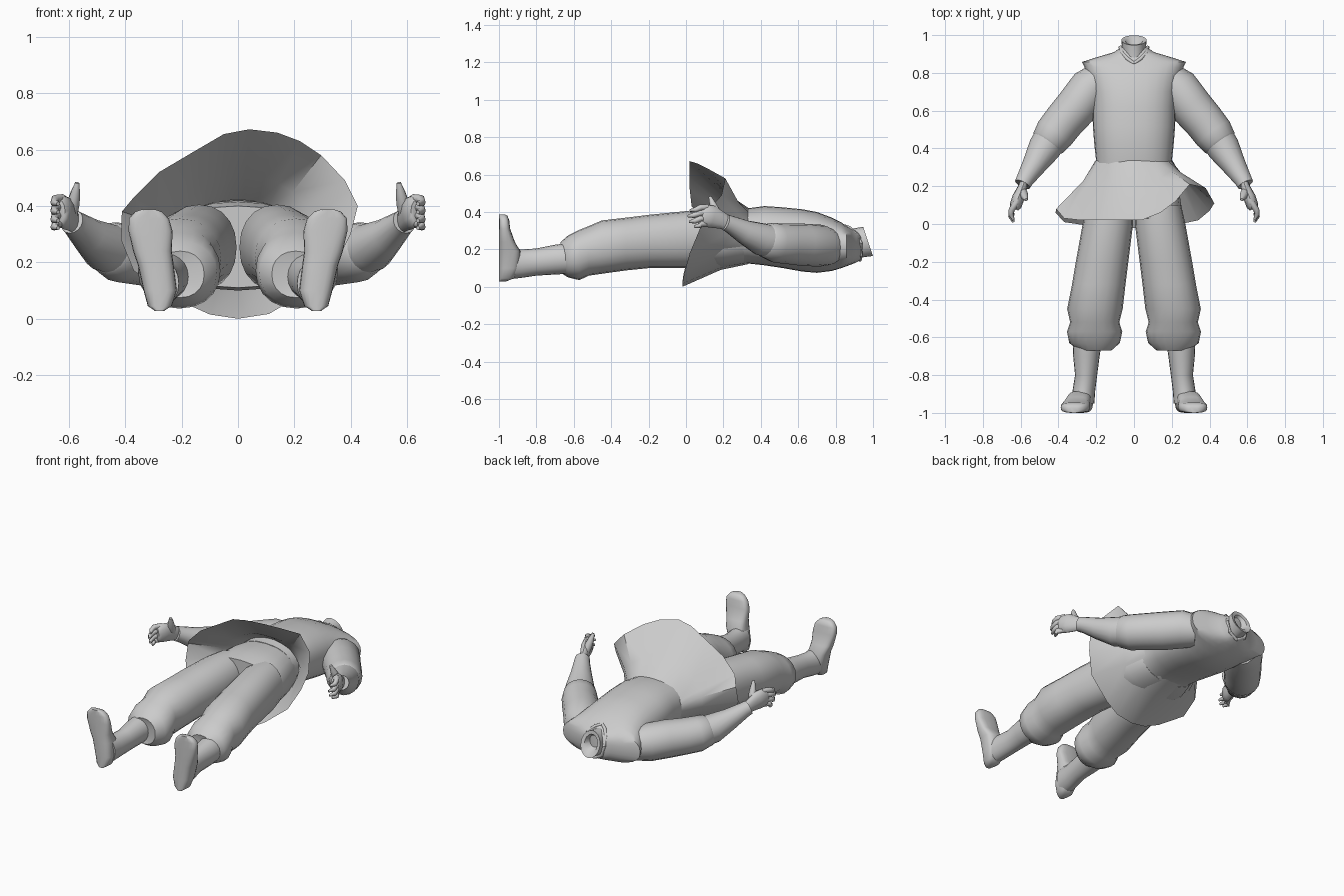
import bpy, bmesh, math
from mathutils import Vector

grey = bpy.data.materials.new("plain grey")
grey.diffuse_color = (0.6, 0.6, 0.6, 1)


def finish(name, bm, angle=50):
    bmesh.ops.recalc_face_normals(bm, faces=bm.faces)
    me = bpy.data.meshes.new(name)
    bm.to_mesh(me)
    bm.free()
    me.materials.append(grey)
    ob = bpy.data.objects.new(name, me)
    bpy.context.collection.objects.link(ob)
    bpy.ops.object.select_all(action='DESELECT')
    ob.select_set(True)
    bpy.context.view_layer.objects.active = ob
    bpy.ops.object.shade_smooth_by_angle(angle=math.radians(angle))
    return ob


def skin(name, rings, caps=True, angle=50):
    """Join equal rings of points into one surface."""
    bm = bmesh.new()
    vs = [[bm.verts.new(p) for p in r] for r in rings]
    n = len(vs[0])
    for a, b in zip(vs, vs[1:]):
        for i in range(n):
            j = (i + 1) % n
            bm.faces.new((a[i], a[j], b[j], b[i]))
    if caps:
        bm.faces.new(vs[0])
        bm.faces.new(vs[-1])
    return finish(name, bm, angle)


def oval(c, u, v, n=20, p=1.0):
    """Ring around c with half axes u, v; p below 1 squares it off."""
    out = []
    for i in range(n):
        t = 2 * math.pi * i / n
        f = lambda q: math.copysign(abs(q) ** p, q)
        out.append(Vector(c) + Vector(u) * f(math.cos(t)) + Vector(v) * f(math.sin(t)))
    return out


def slices(rows, s=1, p=1.0, n=20):
    """Rows of y, x min, x max, z min, z max."""
    return [oval((s * (a + b) / 2, y, (c + d) / 2), ((b - a) / 2, 0, 0),
                 (0, 0, (d - c) / 2), n, p) for y, a, b, c, d in rows]


def tube(name, pts, s=1, n=16, flat=1.0):
    """Round limb through (x, y, z, radius) points; flat scales sideways."""
    P = [Vector((s * x, y, z)) for x, y, z, r in pts]
    rings = []
    for i, c in enumerate(P):
        t = (P[min(i + 1, len(P) - 1)] - P[max(i - 1, 0)]).normalized()
        u = t.cross(Vector((0, 0, 1))).normalized()
        v = u.cross(t)
        r = pts[i][3]
        rings.append(oval(c, u * r * flat, v * r, n))
    return skin(name, rings)


# tunic body, wide pointed shoulders narrowing to the collar
body = [(0.28, .205, .12, .415), (0.33, .20, .125, .42), (0.42, .21, .115, .432),
        (0.52, .218, .10, .425), (0.62, .22, .082, .415), (0.70, .225, .075, .40),
        (0.78, .243, .085, .37), (0.83, .262, .10, .345), (0.858, .275, .11, .325),
        (0.885, .19, .12, .31), (0.91, .105, .13, .30), (0.935, .072, .145, .29)]
skin("tunic", slices([(y, -w, w, a, b) for y, w, a, b in body], p=.85, n=28))

# flared skirt with an uneven hem
hem = [(.04, .02, .672), (.14, .06, .66), (.22, .12, .63), (.295, .21, .58),
       (.38, .19, .49), (.425, .11, .40), (.40, .07, .30), (.34, .02, .18),
       (.20, -.01, .07), (.11, -.02, .017), (0, -.02, 0), (-.10, -.02, .015),
       (-.20, -.015, .06), (-.37, .01, .17), (-.415, .06, .28), (-.412, .08, .38),
       (-.37, .03, .43), (-.28, .02, .52), (-.17, .02, .585), (-.05, .02, .655)]
waist, flare = [], []
for h in hem:
    t = math.atan2(h[2] - .28, h[0])
    w = Vector((.205 * math.cos(t), .335, .272 + .15 * math.sin(t)))
    waist.append(w)
    flare.append(w.lerp(Vector(h), .42) - Vector((.02 * math.cos(t), 0, .02 * math.sin(t))))
skin("skirt", [waist, flare, hem], caps=False)

# hips under the skirt
skin("hips", slices([(.31, -.20, .20, .12, .41), (.2, -.235, .235, .10, .42),
                     (.1, -.25, .25, .10, .415), (.03, -.25, .25, .11, .40)], p=.85))

# neck with a hollow end
skin("neck", [oval((0, .84, .225), (.068, 0, 0), (0, -.02, .085)),
              oval((0, .92, .235), (.062, 0, 0), (0, -.02, .078)),
              oval((0, .973, .243), (.067, 0, 0), (0, -.026, .078)),
              oval((0, .968, .243), (.045, 0, 0), (0, -.018, .055)),
              oval((0, .925, .24), (.025, 0, 0), (0, -.01, .03))])

# collar edge running to a point on the chest
for s in (1, -1):
    tube("collar", [(0, .85, .325, .009), (.035, .875, .315, .010), (.062, .905, .285, .010),
                    (.072, .935, .235, .010), (.055, .935, .17, .010), (0, .93, .142, .009)], s, 8)

for s in (1, -1):
    # baggy trouser leg gathered below the knee
    skin("trouser_leg", slices([
        (.10, .01, .25, .12, .40), (0, .005, .272, .10, .405), (-.2, .03, .308, .10, .385),
        (-.32, .045, .328, .088, .37), (-.45, .06, .354, .07, .355), (-.52, .078, .338, .06, .325),
        (-.57, .062, .355, .036, .305), (-.63, .075, .343, .05, .275),
        (-.67, .12, .29, .075, .24), (-.66, .18, .26, .11, .2)], s, .92))
    # boot shaft
    skin("boot_shaft", slices([
        (-.62, .17, .325, .07, .235), (-.70, .182, .322, .066, .225), (-.80, .195, .312, .06, .205),
        (-.88, .205, .325, .048, .20), (-.95, .21, .335, .04, .21)], s))
    # foot rising from heel to toe: z, x min, x max, upper y
    foot = [(.028, .262, .295, -.965), (.045, .235, .32, -.92), (.10, .217, .335, -.89),
            (.19, .228, .355, -.885), (.24, .235, .372, -.915), (.31, .232, .388, -.94),
            (.355, .245, .387, -.945), (.38, .27, .365, -.955), (.388, .295, .34, -.97)]
    skin("foot", [oval((s * (a + b) / 2, (t - 1) / 2, z), ((b - a) / 2, 0, 0),
                       (0, (t + 1) / 2, 0), 20, .7) for z, a, b, t in foot])
    # sleeve, puffed at the elbow
    tube("upper_sleeve", [(.17, .77, .21, .095), (.23, .72, .22, .112), (.30, .625, .225, .113),
                          (.37, .545, .23, .108), (.42, .48, .235, .106), (.455, .43, .25, .094),
                          (.47, .41, .255, .07)], s)
    tube("forearm", [(.43, .47, .24, .09), (.475, .40, .255, .087), (.53, .31, .295, .064),
                     (.577, .235, .335, .047), (.59, .21, .345, .044)], s)
    # hand: palm, four curled fingers and a raised thumb
    tube("palm", [(.578, .235, .335, .036), (.592, .19, .355, .046), (.612, .14, .375, .06),
                  (.628, .095, .382, .058), (.634, .08, .382, .04)], s, 12, .55)
    for k, (y, z) in enumerate(((.022, .412), (.01, .382), (.018, .352), (.045, .326))):
        z0 = .425 - .029 * k
        tube("finger", [(.622, .115, z0, .017), (.648, .075, (z0 + z) / 2 + .005, .016),
                        (.652, y + .03, z, .014), (.638, y, z - .004, .007)], s, 8)
    tube("thumb", [(.595, .175, .37, .026), (.583, .155, .415, .023),
                   (.576, .14, .45, .017), (.57, .128, .482, .008)], s, 8)
